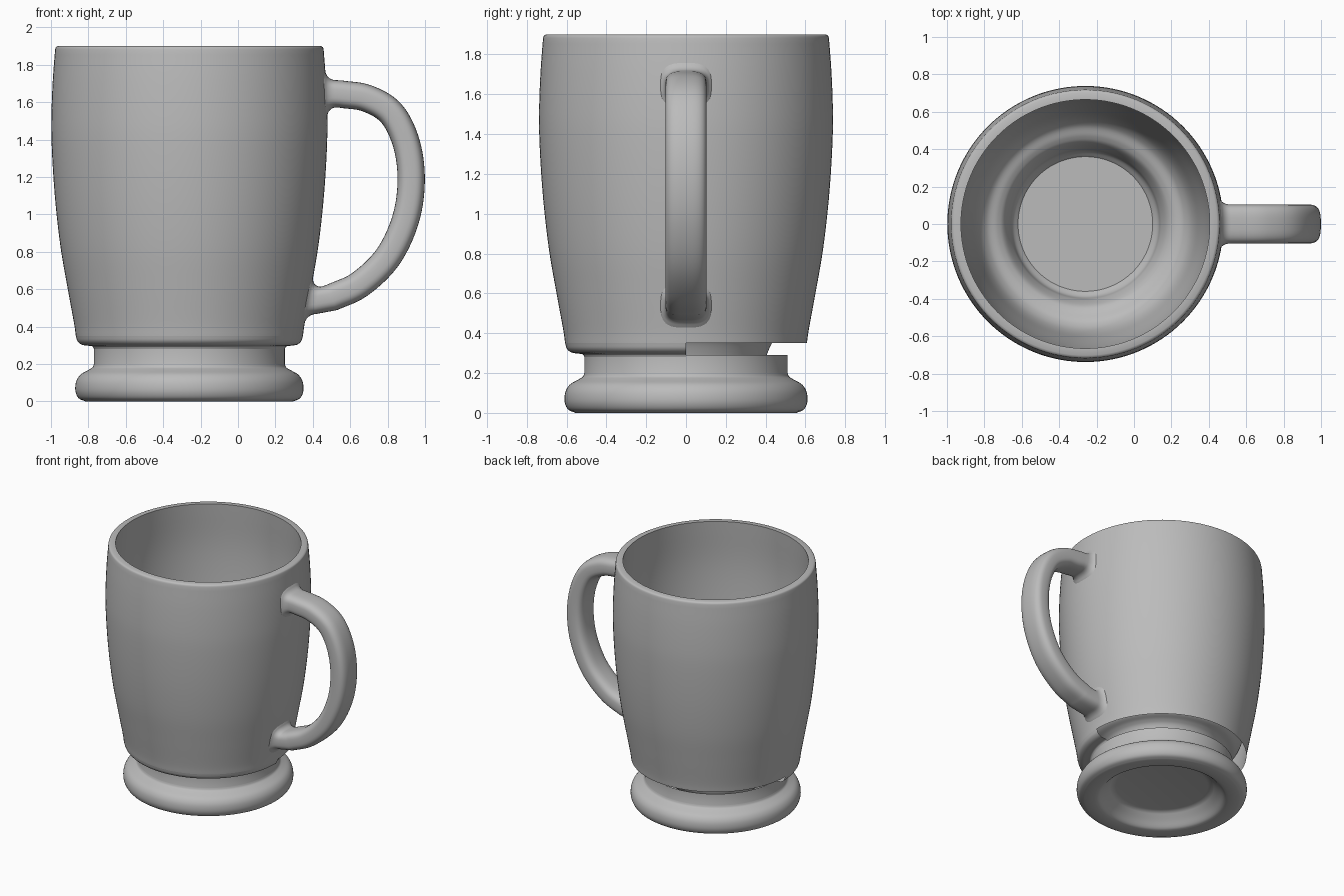
import bpy, bmesh, math
from mathutils import Vector

if "Cube" in bpy.data.objects:
    bpy.data.objects.remove(bpy.data.objects["Cube"], do_unlink=True)

AXIS = -0.26      # x of the cup's axis
SEGMENTS = 128    # steps around a full turn

clay = bpy.data.materials.new("plain grey")
clay.use_nodes = True
grey = (0.5, 0.5, 0.5, 1)
clay.diffuse_color = grey
clay.node_tree.nodes["Principled BSDF"].inputs["Base Color"].default_value = grey


def smooth_path(points, steps=6):
    """Catmull-Rom curve through the points."""
    p = [Vector(q) for q in points]
    p = [2 * p[0] - p[1]] + p + [2 * p[-1] - p[-2]]
    out = []
    for a, b, c, d in zip(p, p[1:], p[2:], p[3:]):
        for i in range(steps):
            t = i / steps
            out.append(b + (c - a) * t / 2 + (a - 2.5 * b + 2 * c - d / 2) * t ** 2
                       + (1.5 * (b - c) + (d - a) / 2) * t ** 3)
    return out + [p[-2]]


def loft(name, rings, closed):
    """Skin a list of equally long point rings."""
    bm = bmesh.new()
    rows = [[bm.verts.new(q) for q in ring] for ring in rings]
    n = len(rows[0])
    for r, s in zip(rows, rows[1:]):
        for i in range(n if closed else n - 1):
            j = (i + 1) % n
            bm.faces.new((r[i], r[j], s[j], s[i]))
    bmesh.ops.remove_doubles(bm, verts=bm.verts, dist=1e-5)
    mesh = bpy.data.meshes.new(name)
    bm.to_mesh(mesh)
    bm.free()
    obj = bpy.data.objects.new(name, mesh)
    mesh.materials.append(clay)
    bpy.context.collection.objects.link(obj)
    bpy.ops.object.select_all(action='DESELECT')
    obj.select_set(True)
    bpy.context.view_layer.objects.active = obj
    bpy.ops.object.shade_smooth_by_angle(angle=math.radians(35))
    return obj


def turned(name, profile, half=False):
    """Revolve a (radius, z) profile; half keeps only the front side."""
    count = SEGMENTS // 2 + 1 if half else SEGMENTS
    angles = [math.pi + math.tau * i / SEGMENTS for i in range(count)]
    return loft(name, [[(AXIS + r * math.cos(a), r * math.sin(a), z) for a in angles]
                       for r, z in profile], not half)


# Foot with a hollow underside, and the straight neck
turned("foot_and_neck",
       [(0, 0.1), (0.33, 0.1)]
       + smooth_path([(0.36, 0.095), (0.41, 0.05), (0.45, 0.01), (0.48, 0)], 4)
       + smooth_path([(0.555, 0), (0.59, 0.015), (0.607, 0.045), (0.61, 0.08),
                      (0.602, 0.115), (0.58, 0.145), (0.54, 0.168), (0.518, 0.182),
                      (0.51, 0.2)], 4)
       + [(0.51, 0.29)])

# Outer wall and rounded rim
wall = smooth_path([(0.607, 0.35), (0.617, 0.42), (0.65, 0.6), (0.685, 0.8), (0.71, 1.0),
                    (0.727, 1.2), (0.737, 1.4), (0.737, 1.55), (0.73, 1.72), (0.718, 1.88)])
rim = smooth_path([(0.718, 1.88), (0.714, 1.893), (0.703, 1.9)], 3)
turned("outer_wall", wall + rim[1:] + [(0.665, 1.9)])

# Rounded underside of the wall, present on the front half only
turned("wall_underside",
       smooth_path([(0.607, 0.35), (0.598, 0.322), (0.575, 0.303), (0.535, 0.297),
                    (0.517, 0.293), (0.51, 0.28)], 4), half=True)

# Inner wall, shoulder and floor
turned("inner_wall",
       smooth_path([(0.665, 1.9), (0.685, 1.5), (0.66, 1.0), (0.61, 0.65), (0.575, 0.49),
                    (0.53, 0.415), (0.47, 0.385), (0.435, 0.355), (0.405, 0.29),
                    (0.39, 0.235), (0.36, 0.2)])
       + [(0, 0.2)])


def wall_x(y, z):
    """x of the outer wall on the handle side."""
    for a, b in zip(wall, wall[1:]):
        if z <= b.y:
            break
    r = a.x + (b.x - a.x) * (z - a.y) / (b.y - a.y)
    return AXIS + math.sqrt(r * r - y * y)


def section(grow=0.0, count=40):
    """Rounded rectangle as (across, thickness) offsets."""
    pts = []
    for i in range(count):
        c, s = math.cos(math.tau * i / count), math.sin(math.tau * i / count)
        pts.append(((0.104 + grow * 0.6) * math.copysign(abs(c) ** 0.65, c),
                    (0.073 + grow) * math.copysign(abs(s) ** 0.65, s)))
    return pts


def flare(z0, fillet=0.05):
    """Rings that spread from the handle onto the wall."""
    rings = []
    for i in range(7):
        a = math.pi / 2 * i / 6
        gap = fillet * (1 - math.sin(a)) - (0.008 if i == 6 else 0)
        rings.append([(wall_x(y, z0 + t) + gap, y, z0 + t)
                      for y, t in section(fillet * (1 - math.cos(a)))])
    return rings


# Handle swept along its centre line, flared at both ends
TOP, LOW = 1.645, 0.54
path = smooth_path([(0.55, TOP - 0.002), (0.69, 1.62), (0.82, 1.54), (0.9, 1.38), (0.926, 1.18),
                    (0.895, 0.97), (0.8, 0.77), (0.65, 0.625), (0.5, 0.555)], 7)
sweep = []
for i, p in enumerate(path):
    d = (path[min(i + 1, len(path) - 1)] - path[max(i - 1, 0)]).normalized()
    sweep.append([(p.x - d.y * t, y, p.y + d.x * t) for y, t in section()])
upper = flare(TOP)[::-1]
# the lower end runs the other way, so its thickness is mirrored
lower = [[ring[-i % len(ring)] for i in range(len(ring))] for ring in flare(LOW)]
loft("handle", upper + sweep + lower, True)
